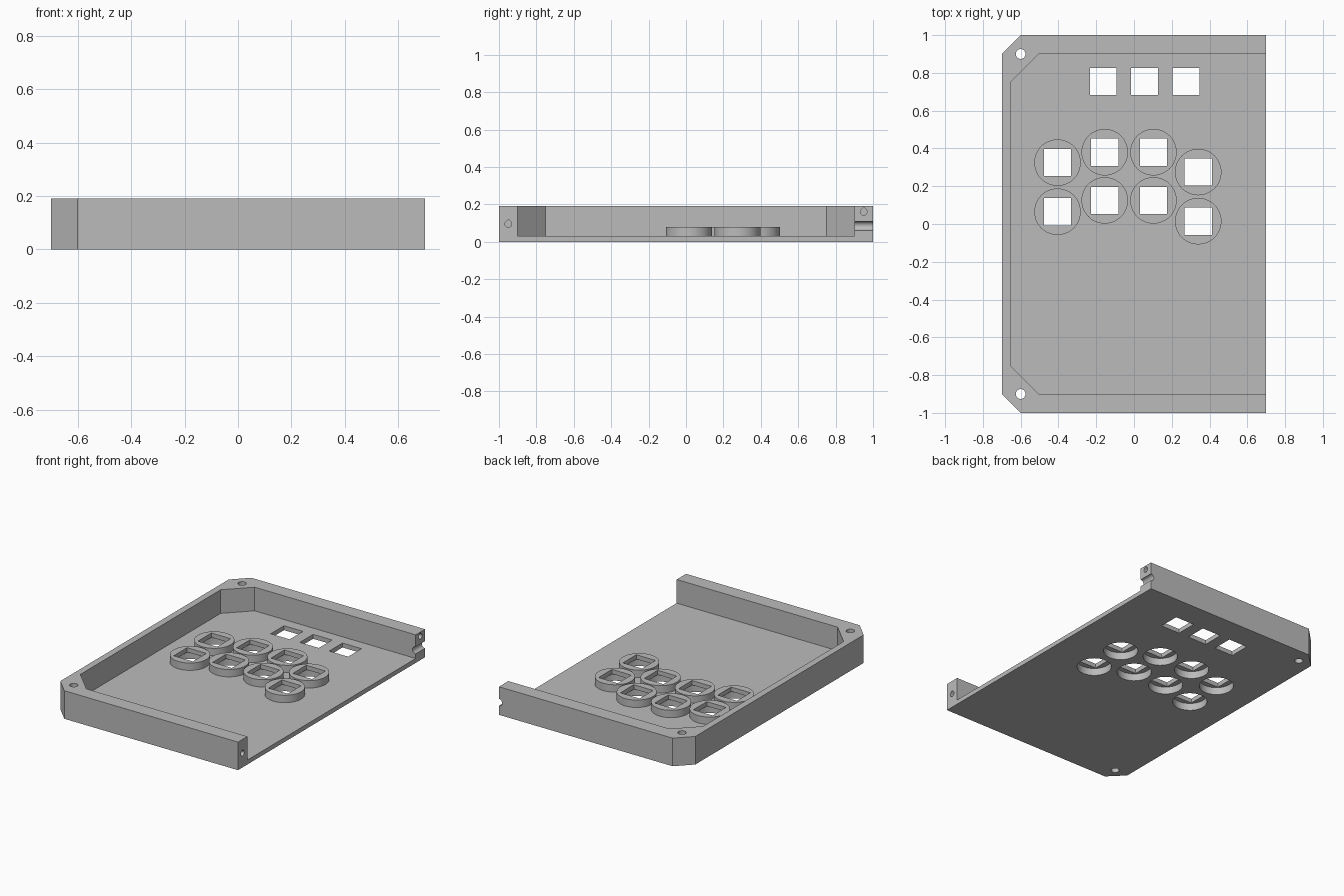
import bpy, math
from mathutils import Matrix

if "Cube" in bpy.data.objects:
    bpy.data.objects.remove(bpy.data.objects["Cube"], do_unlink=True)

grey = bpy.data.materials.new("plain grey")
grey.use_nodes = True
grey.diffuse_color = (0.5, 0.5, 0.5, 1)
grey.node_tree.nodes["Principled BSDF"].inputs["Base Color"].default_value = (0.5, 0.5, 0.5, 1)

HEIGHT, FLOOR, CUP_TOP = 0.19, 0.03, 0.08


def prism(name, outline, z0, z1, matrix=None):
    """Extrude a counter-clockwise outline from z0 to z1."""
    n = len(outline)
    verts = [(x, y, z) for z in (z0, z1) for x, y in outline]
    faces = [tuple(reversed(range(n))), tuple(range(n, 2 * n))]
    faces += [(i, (i + 1) % n, n + (i + 1) % n, n + i) for i in range(n)]
    mesh = bpy.data.meshes.new(name)
    mesh.from_pydata(verts, [], faces)
    if matrix:
        mesh.transform(matrix)
    mesh.materials.append(grey)
    obj = bpy.data.objects.new(name, mesh)
    bpy.context.collection.objects.link(obj)
    return obj


def circle(x, y, r, n=48):
    return [(x + r * math.cos(math.tau * i / n), y + r * math.sin(math.tau * i / n)) for i in range(n)]


def square(x, y, h):
    return [(x - h, y - h), (x + h, y - h), (x + h, y + h), (x - h, y + h)]


def teardrop(y, z, r, n=24):
    """Round hole with a pointed top."""
    arc = [math.radians(135 + 270 * i / n) for i in range(n + 1)]
    return [(y + r * math.cos(a), z + r * math.sin(a)) for a in arc] + [(y, z + r * 1.414)]


def boolean(target, tool, operation):
    mod = target.modifiers.new(tool.name, 'BOOLEAN')
    mod.operation, mod.solver, mod.object = operation, 'EXACT', tool
    bpy.context.view_layer.objects.active = target
    bpy.ops.object.modifier_apply(modifier=mod.name)
    bpy.data.objects.remove(tool, do_unlink=True)


def cut(*args):
    boolean(case, prism("cutter", *args), 'DIFFERENCE')


# Tray with two chamfered corners, hollowed and open on one side
case = prism("case_half", [(-0.6, -1), (0.7, -1), (0.7, 1), (-0.6, 1), (-0.7, 0.9), (-0.7, -0.9)], 0, HEIGHT)
cut([(-0.505, -0.9), (0.8, -0.9), (0.8, 0.9), (-0.505, 0.9), (-0.655, 0.75), (-0.655, -0.75)], FLOOR, 0.3)

# Raised button cups, hollow below with a square opening on top
for x, top, low in ((-0.405, 0.325, 0.065), (-0.155, 0.38, 0.125), (0.103, 0.38, 0.125), (0.34, 0.275, 0.015)):
    for y in (top, low):
        boolean(case, prism("cup", circle(x, y, 0.123), 0.01, CUP_TOP), 'UNION')
        cut(circle(x, y, 0.108), -0.1, 0.05)
        cut(square(x, y, 0.072), -0.1, 0.2)

# Row of square openings
for x in (-0.163, 0.055, 0.275):
    cut(square(x, 0.755, 0.071), -0.1, 0.2)

# Corner screw holes
for y in (-0.9, 0.9):
    cut(circle(-0.6, y, 0.026, 32), -0.1, 0.3)

# Alignment holes in the wall ends (profile y, z turned to face +x)
to_x = Matrix(((0, 0, 1, 0), (1, 0, 0, 0), (0, 1, 0, 0), (0, 0, 0, 1)))
cut(teardrop(-0.95, 0.095, 0.018), 0.6, 0.8, to_x)
cut(teardrop(0.95, 0.16, 0.018), 0.6, 0.8, to_x)

# Cable groove across the end of the back wall
to_y = Matrix(((1, 0, 0, 0), (0, 0, -1, 0), (0, 1, 0, 0), (0, 0, 0, 1)))
cut(circle(0.7, 0.085, 0.024, 32), -1.1, -0.8, to_y)

# Keep edges sharp while smoothing the round walls
bpy.ops.object.select_all(action='DESELECT')
case.select_set(True)
bpy.context.view_layer.objects.active = case
bpy.ops.object.shade_smooth_by_angle(angle=math.radians(30))
